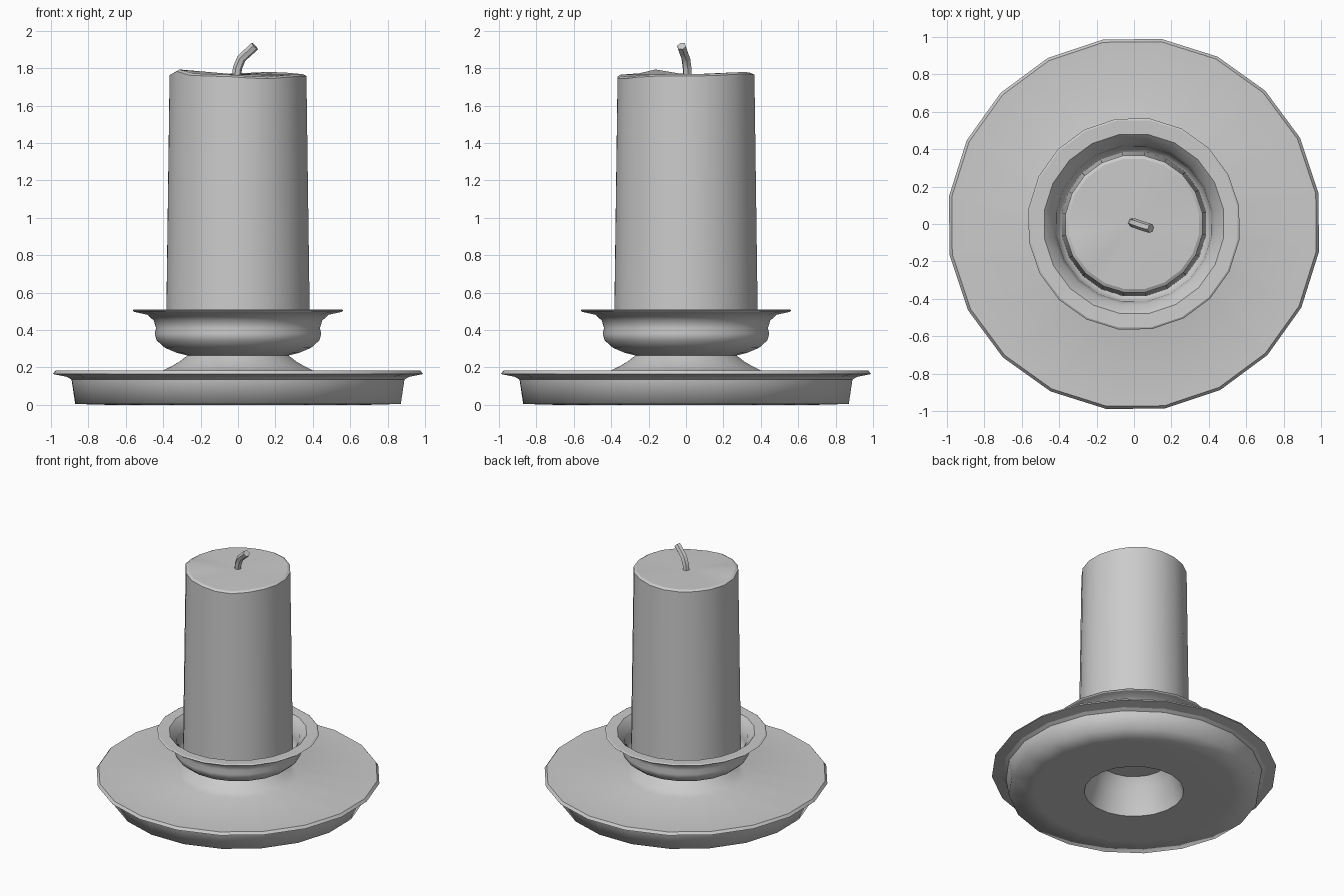
import bpy, bmesh, math

if "Cube" in bpy.data.objects:
    bpy.data.objects.remove(bpy.data.objects["Cube"])

SIDES = 20
OFFSET = math.radians(9.5)


def finish(name, bm):
    bmesh.ops.recalc_face_normals(bm, faces=bm.faces)
    mesh = bpy.data.meshes.new(name)
    bm.to_mesh(mesh)
    bm.free()
    obj = bpy.data.objects.new(name, mesh)
    bpy.context.collection.objects.link(obj)
    return obj


def lathe(name, profile, sharp=(), closed=False, height=None):
    """Revolve (radius, z) points; a radius of 0 becomes a single pole."""
    bm = bmesh.new()
    rings = []
    for i, (r, z) in enumerate(profile):
        if r == 0:
            rings.append([bm.verts.new((0, 0, z))])
            continue
        ring = []
        for k in range(SIDES):
            a = OFFSET + k * math.tau / SIDES
            dz = height(i, a) if height else 0
            ring.append(bm.verts.new((r * math.cos(a), r * math.sin(a), z + dz)))
        rings.append(ring)
    pairs = list(zip(rings, rings[1:]))
    if closed:
        pairs.append((rings[-1], rings[0]))
    for lo, hi in pairs:
        for k in range(SIDES):
            n = (k + 1) % SIDES
            quad = [lo[k % len(lo)], lo[n % len(lo)], hi[n % len(hi)], hi[k % len(hi)]]
            bm.faces.new(list(dict.fromkeys(quad)))
    for f in bm.faces:
        f.smooth = True
    for i in sharp:
        for k in range(SIDES):
            e = bm.edges.get((rings[i][k], rings[i][(k + 1) % SIDES]))
            if e:
                e.smooth = False
    return finish(name, bm)


# Wide drip plate with a flared neck and a hollow underside
lathe("base_plate", [
    (0.35, 0.0), (0.70, 0.0), (0.88, 0.005), (0.90, 0.135), (0.925, 0.15),
    (1.0, 0.165), (0.985, 0.185), (0.41, 0.182), (0.365, 0.203),
    (0.315, 0.232), (0.275, 0.263), (0.25, 0.263), (0.29, 0.20)],
    sharp=(0, 3, 4, 5, 6, 10, 11), closed=True)

# Bulging cup with a thin flared lip
lathe("cup", [
    (0, 0.26), (0.27, 0.263), (0.33, 0.278), (0.395, 0.305), (0.44, 0.345),
    (0.45, 0.38), (0.443, 0.41), (0.455, 0.45), (0.49, 0.482), (0.56, 0.497),
    (0.57, 0.505), (0.56, 0.511), (0.485, 0.508), (0.435, 0.455), (0.42, 0.40),
    (0.415, 0.36), (0.38, 0.325), (0, 0.30)],
    sharp=(1, 9, 10, 11, 12))


# Candle with a slightly melted, uneven top edge
def melt(i, a):
    if i < 2:
        return 0

    def bump(deg, width):
        d = (a - math.radians(deg) + math.pi) % math.tau - math.pi
        return math.exp(-(d / width) ** 2)
    return 0.025 * bump(207, 0.25) - 0.015 * bump(293, 0.4) + 0.012 * bump(60, 0.5)


lathe("candle", [
    (0, 0.305), (0.39, 0.31), (0.37, 1.758), (0.352, 1.768), (0, 1.766)],
    sharp=(1, 2, 3), height=melt)

# Bent wick
curve = bpy.data.curves.new("wick_path", "CURVE")
curve.dimensions = "3D"
curve.bevel_depth = 0.025
curve.bevel_resolution = 1
curve.use_fill_caps = True
path = [(-0.008, 0.008, 1.75), (-0.003, 0.006, 1.80), (0.018, -0.001, 1.852),
        (0.055, -0.014, 1.886), (0.09, -0.024, 1.918)]
spline = curve.splines.new("POLY")
spline.points.add(len(path) - 1)
for p, co in zip(spline.points, path):
    p.co = (*co, 1)
wick = bpy.data.objects.new("wick", curve)
bpy.context.collection.objects.link(wick)
bpy.ops.object.select_all(action="DESELECT")
wick.select_set(True)
bpy.context.view_layer.objects.active = wick
bpy.ops.object.convert(target="MESH")
bpy.ops.object.shade_smooth_by_angle(angle=math.radians(50))
